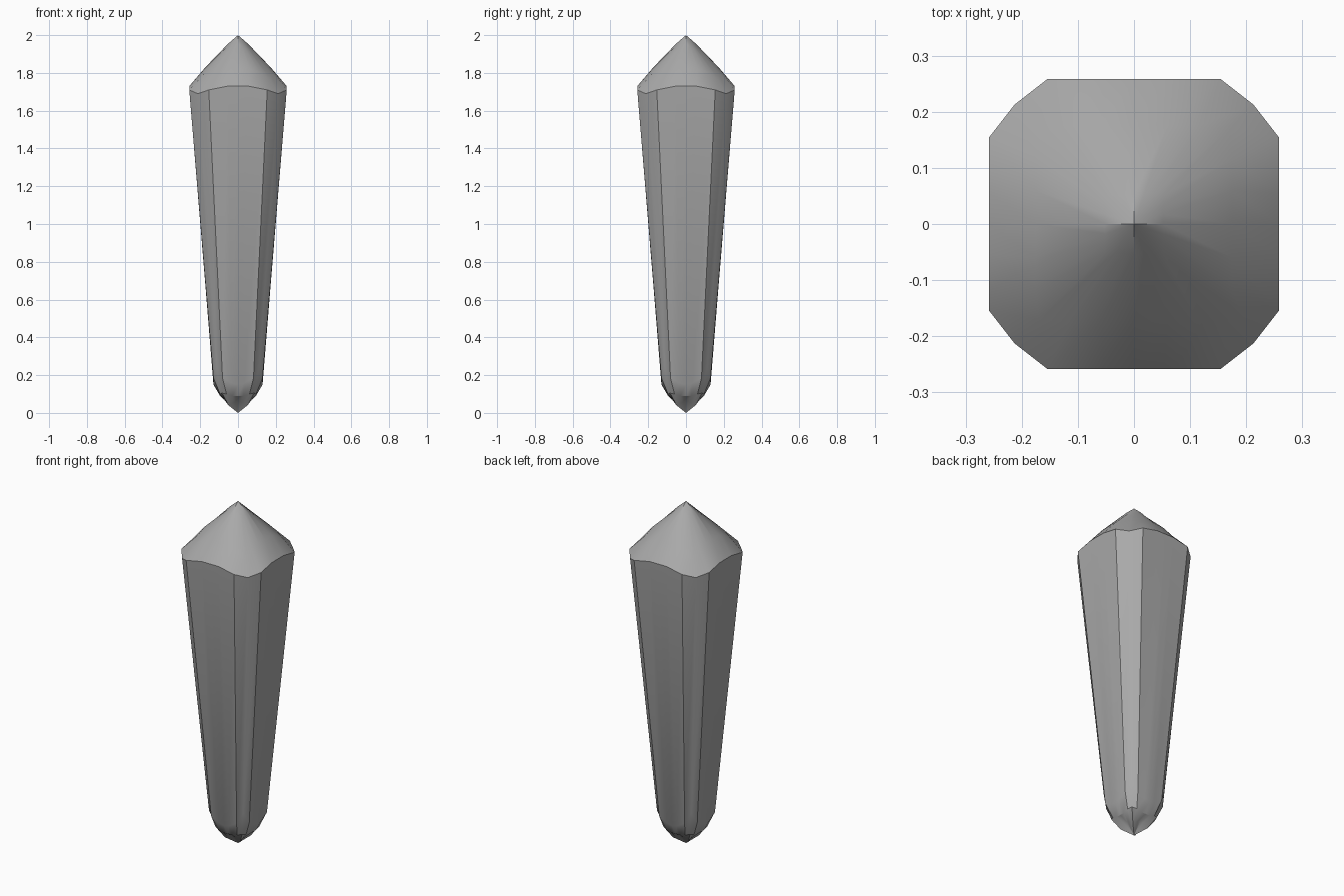
import bpy, bmesh, math

cube = bpy.data.objects.get("Cube")
if cube:
    bpy.data.objects.remove(cube, do_unlink=True)

grey = bpy.data.materials.new("crystal grey")
grey.use_nodes = True
colour = (0.40, 0.40, 0.40, 1)
grey.diffuse_color = colour
grey.node_tree.nodes["Principled BSDF"].inputs["Base Color"].default_value = colour


def add_ring(bm, r, inner, outer, corner, z_mid, z_inner, z_outer, z_corner):
    """Square ring with four equal sides, each with cut corners."""
    side = [(1, -outer, z_outer), (1, -inner, z_inner), (1, 0, z_mid),
            (1, inner, z_inner), (1, outer, z_outer), (corner, corner, z_corner)]
    verts = []
    for quarter in range(4):
        c, s = round(math.cos(quarter * math.pi / 2)), round(math.sin(quarter * math.pi / 2))
        for x, y, z in side:
            verts.append(bm.verts.new((r * (x * c - y * s), r * (x * s + y * c), z)))
    return verts


def bridge(bm, low, high):
    n = len(low)
    for i in range(n):
        j = (i + 1) % n
        bm.faces.new((low[i], low[j], high[j], high[i]))


bm = bmesh.new()
rings = [
    # pointed foot
    add_ring(bm, 0.05, 0.30, 0.66, 1.00, 0.065, 0.058, 0.049, 0.04),
    add_ring(bm, 0.095, 0.30, 0.64, 0.90, 0.09, 0.09, 0.10, 0.105),
    # tapering shaft
    add_ring(bm, 0.13, 0.25, 0.63, 0.87, 0.15, 0.158, 0.185, 0.25),
    add_ring(bm, 0.258, 0.21, 0.60, 0.825, 1.73, 1.73, 1.71, 1.69),
    # faceted crown
    add_ring(bm, 0.175, 0.34, 0.66, 0.97, 1.827, 1.825, 1.80, 1.765),
    add_ring(bm, 0.052, 0.34, 0.66, 1.00, 1.955, 1.945, 1.935, 1.925),
]
for low, high in zip(rings, rings[1:]):
    bridge(bm, low, high)

# closing points at both ends
for ring, z in ((rings[0], 0), (rings[-1], 2)):
    tip = bm.verts.new((0, 0, z))
    for a, b in zip(ring, ring[1:] + ring[:1]):
        bm.faces.new((a, b, tip))
bmesh.ops.recalc_face_normals(bm, faces=bm.faces)

mesh = bpy.data.meshes.new("crystal")
bm.to_mesh(mesh)
bm.free()
mesh.materials.append(grey)
crystal = bpy.data.objects.new("crystal", mesh)
bpy.context.collection.objects.link(crystal)
bpy.context.view_layer.objects.active = crystal
crystal.select_set(True)
bpy.ops.object.shade_smooth_by_angle(angle=math.radians(25))
